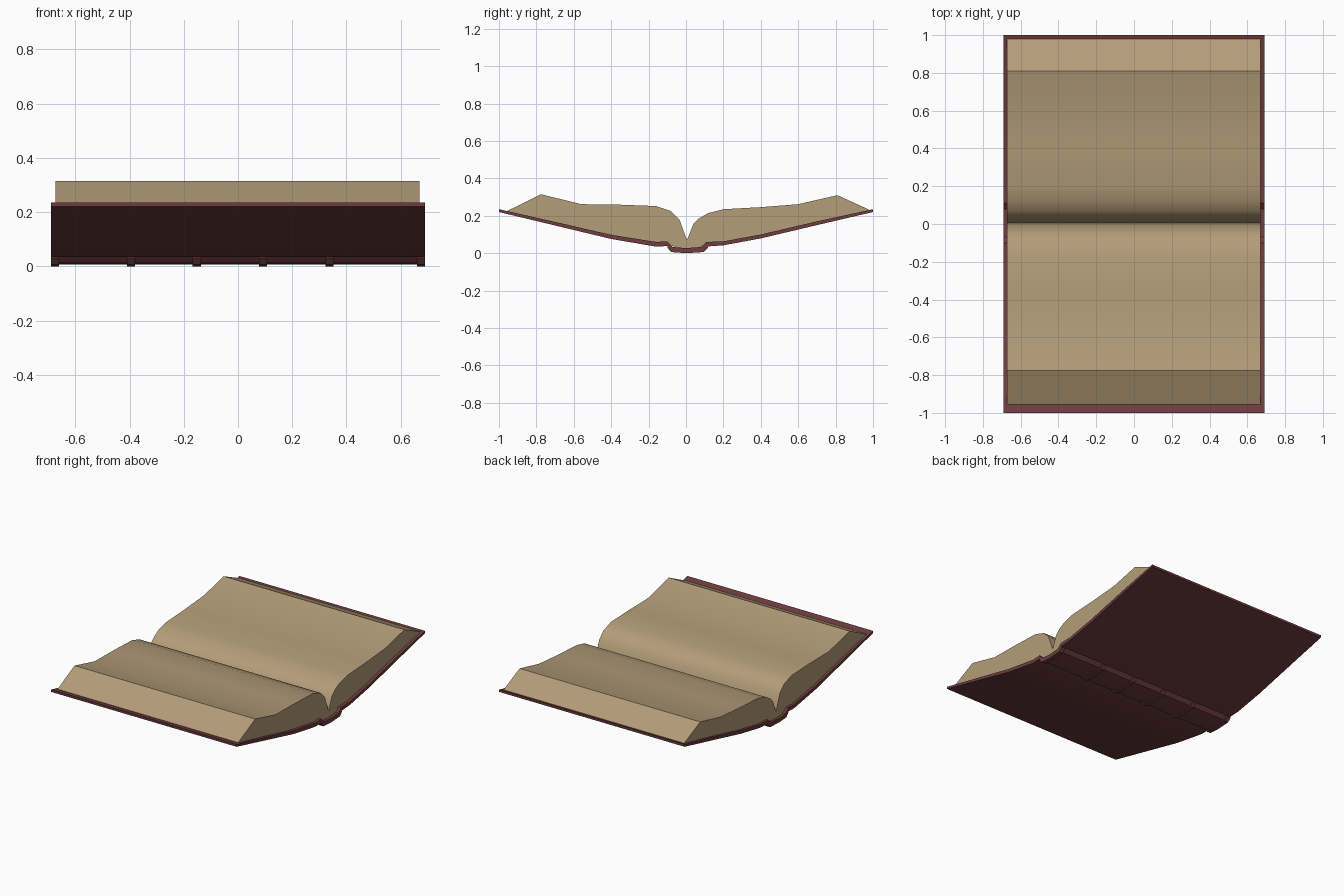
import bpy
import bmesh
import math

cube = bpy.data.objects.get("Cube")
if cube:
    bpy.data.objects.remove(cube, do_unlink=True)


def srgb(*rgb):
    return tuple((c / 255 / 12.92 if c < 11 else ((c / 255 + 0.055) / 1.055) ** 2.4) for c in rgb) + (1,)


def material(name, color):
    mat = bpy.data.materials.new(name)
    mat.use_nodes = True
    mat.diffuse_color = color
    bsdf = next(n for n in mat.node_tree.nodes if n.type == "BSDF_PRINCIPLED")
    bsdf.inputs["Base Color"].default_value = color
    bsdf.inputs["Roughness"].default_value = 0.8
    return mat


leather = material("dark red leather", srgb(112, 61, 63))
paper = material("aged paper", srgb(180, 157, 121))


def extrude_strip(name, top, bottom, x0, x1, mat, angle):
    """Solid between two equally long (y, z) lines, swept along x."""
    bm = bmesh.new()
    rows = [[bm.verts.new((x, y, z)) for y, z in line]
            for x in (x0, x1) for line in (top, bottom)]
    t0, b0, t1, b1 = rows
    n = len(top)
    for i in range(n - 1):
        j = i + 1
        for quad in ((t0[i], t1[i], t1[j], t0[j]), (b0[i], b0[j], b1[j], b1[i]),
                     (t0[i], t0[j], b0[j], b0[i]), (t1[i], b1[i], b1[j], t1[j])):
            bm.faces.new(quad)
    for i in (0, n - 1):
        bm.faces.new((t0[i], b0[i], b1[i], t1[i]))
    bmesh.ops.remove_doubles(bm, verts=bm.verts, dist=0.0001)
    bmesh.ops.dissolve_degenerate(bm, edges=bm.edges, dist=0.0001)
    bmesh.ops.recalc_face_normals(bm, faces=bm.faces)
    mesh = bpy.data.meshes.new(name)
    bm.to_mesh(mesh)
    bm.free()
    obj = bpy.data.objects.new(name, mesh)
    bpy.context.collection.objects.link(obj)
    mesh.materials.append(mat)
    bpy.ops.object.select_all(action="DESELECT")
    obj.select_set(True)
    bpy.context.view_layer.objects.active = obj
    bpy.ops.object.shade_smooth_by_angle(angle=math.radians(angle))
    return obj


def height_on(line, y):
    for (ya, za), (yb, zb) in zip(line, line[1:]):
        if ya <= y <= yb:
            return za + (zb - za) * (y - ya) / (yb - ya)
    return line[-1][1]


# Cover: two boards joined by hinge grooves and a sunken spine
inside = [(-1, .235), (-.7, .167), (-.4, .098), (-.16, .06), (-.1, .063), (-.07, .033), (0, .027),
          (.08, .033), (.11, .06), (.2, .063), (.4, .1), (.7, .17), (1, .235)]
outside = [(-1, .22), (-.7, .148), (-.4, .076), (-.16, .035), (-.1, .038), (-.075, .013), (0, .006),
           (.09, .013), (.115, .036), (.2, .042), (.4, .079), (.7, .15), (1, .22)]
extrude_strip("cover", inside, outside, -.69, .69, leather, 30)

# Raised bands wrapped across the spine
band_top = outside[4:9]
band_bottom = [(-.1, .03), (-.08, .006), (0, 0), (.095, .006), (.118, .028)]
for x in (-.675, -.395, -.152, .092, .337, .675):
    extrude_strip("spine_band", band_top, band_bottom, x - .015, x + .015, leather, 30)

# Page blocks: one open half on each side of the gutter
front_pages = [(-.955, .226), (-.775, .315), (-.56, .262), (-.35, .259), (-.16, .252),
               (-.08, .225), (-.035, .18), (.005, .07)]
back_pages = [(.005, .07), (.04, .157), (.07, .186), (.12, .215), (.2, .235),
              (.4, .246), (.6, .262), (.81, .31), (.98, .232)]
for name, line in (("front_pages", front_pages), ("back_pages", back_pages)):
    under = [(y, height_on(inside, y) - .002) for y, z in line]
    extrude_strip(name, line, under, -.673, .67, paper, 32)
